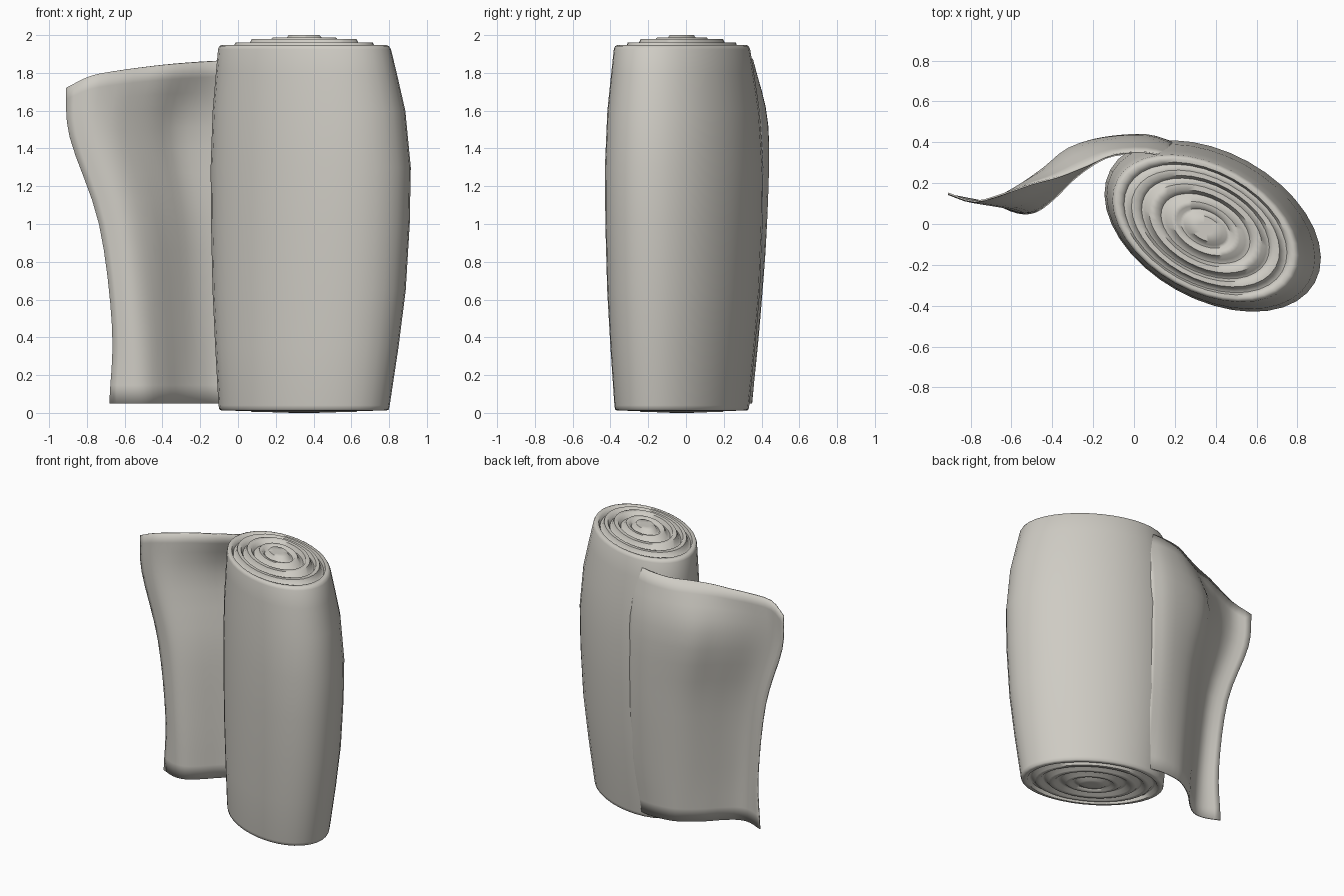
import bpy, bmesh, math
from mathutils import Vector

if "Cube" in bpy.data.objects:
    bpy.data.objects.remove(bpy.data.objects["Cube"])

mat = bpy.data.materials.new("off_white_cloth")
mat.diffuse_color = (0.62, 0.60, 0.55, 1)
mat.use_nodes = True
mat.node_tree.nodes["Principled BSDF"].inputs["Base Color"].default_value = mat.diffuse_color

TILT = math.radians(-29)
SIDES = 36


def ellipse(bm, z, cx, cy, a, b):
    ring = []
    for i in range(SIDES):
        t = 2 * math.pi * i / SIDES
        u, v = a * math.cos(t), b * math.sin(t)
        ring.append(bm.verts.new((cx + u * math.cos(TILT) - v * math.sin(TILT),
                                  cy + u * math.sin(TILT) + v * math.cos(TILT), z)))
    return ring


def finish(bm, name, angle):
    bmesh.ops.recalc_face_normals(bm, faces=bm.faces[:])
    me = bpy.data.meshes.new(name)
    bm.to_mesh(me)
    bm.free()
    me.materials.append(mat)
    ob = bpy.data.objects.new(name, me)
    bpy.context.collection.objects.link(ob)
    bpy.context.view_layer.objects.active = ob
    ob.select_set(True)
    bpy.ops.object.shade_smooth_by_angle(angle=math.radians(angle))
    ob.select_set(False)
    return ob


def catmull(pts, n):
    """Smooth path through pts, n steps per span."""
    p = [2 * pts[0] - pts[1]] + pts + [2 * pts[-1] - pts[-2]]
    out = []
    for k in range(1, len(p) - 2):
        for j in range(n):
            t = j / n
            out.append(0.5 * (2 * p[k] + (p[k + 1] - p[k - 1]) * t
                       + (2 * p[k - 1] - 5 * p[k] + 4 * p[k + 1] - p[k + 2]) * t * t
                       + (3 * p[k] - p[k - 1] - 3 * p[k + 1] + p[k + 2]) * t ** 3))
    return out + [pts[-1]]


# Rolled body: (height, bulge) rows between two wavy wound ends
bulge = [(0.04, 0.0), (0.35, 0.42), (0.65, 0.76), (1.0, 0.95), (1.3, 1.0),
         (1.6, 0.74), (1.8, 0.33), (1.925, 0.06)]
# wound end: (radius fraction, top height, bottom height)
wound = [(0.99, 1.942, 0.018), (0.96, 1.947, 0.012), (0.91, 1.945, 0.012), (0.88, 1.92, 0.035),
         (0.84, 1.925, 0.035), (0.80, 1.962, 0.010), (0.73, 1.962, 0.010), (0.69, 1.935, 0.03),
         (0.66, 1.94, 0.03), (0.61, 1.98, 0.004), (0.53, 1.98, 0.004), (0.48, 1.95, 0.025),
         (0.43, 1.955, 0.025), (0.37, 1.987, 0.003), (0.31, 1.985, 0.003), (0.27, 1.968, 0.018),
         (0.23, 1.972, 0.015), (0.18, 2.0, 0.0), (0.08, 2.0, 0.0)]
bm = bmesh.new()
rings = [ellipse(bm, zb, 0.35, -0.022, 0.49 * r, 0.305 * r) for r, zt, zb in reversed(wound)]
rings += [ellipse(bm, z, 0.35 + 0.035 * s, -0.022 + 0.012 * s, 0.49 + 0.082 * s, 0.305 + 0.055 * s)
          for z, s in bulge]
rings += [ellipse(bm, zt, 0.35, -0.022, 0.49 * r, 0.305 * r) for r, zt, zb in wound]
for lo, hi in zip(rings, rings[1:]):
    for i in range(SIDES):
        j = (i + 1) % SIDES
        bm.faces.new((lo[i], lo[j], hi[j], hi[i]))
bm.faces.new(rings[0])
bm.faces.new(rings[-1])
finish(bm, "rolled_body", 60)

# Loose end: cross-sections at rising heights, wound end first, free edge last
rows = [
    (0.05, 0.05, [(.2, .31), (.06, .345), (-.1, .335), (-.2, .29), (-.3, .215), (-.39, .125), (-.48, .06), (-.57, .055), (-.68, .10)]),
    (0.45, 0.45, [(.2, .365), (.06, .385), (-.1, .365), (-.22, .31), (-.32, .225), (-.41, .135), (-.49, .075), (-.57, .06), (-.665, .10)]),
    (1.0, 1.0, [(.2, .395), (.06, .425), (-.12, .40), (-.25, .345), (-.36, .25), (-.46, .155), (-.55, .095), (-.63, .08), (-.735, .11)]),
    (1.52, 1.46, [(.2, .385), (.06, .43), (-.15, .42), (-.32, .37), (-.44, .275), (-.56, .19), (-.67, .125), (-.78, .105), (-.89, .14)]),
    (1.88, 1.72, [(.2, .32), (.06, .35), (-.1, .34), (-.23, .285), (-.37, .23), (-.5, .195), (-.63, .15), (-.78, .11), (-.91, .15)]),
]
drop = [0, 0.04, 0.1, 0.15, 0.22, 0.31, 0.42, 0.6, 1.0]
sections = [catmull([Vector((x, y, z0 + (z1 - z0) * d)) for (x, y), d in zip(pts, drop)], 3)
            for z0, z1, pts in rows]
columns = [catmull([s[k] for s in sections], 4) for k in range(len(sections[0]))]
bm = bmesh.new()
grid = [[bm.verts.new(p) for p in col] for col in columns]
for a, b in zip(grid, grid[1:]):
    for k in range(len(a) - 1):
        bm.faces.new((a[k], b[k], b[k + 1], a[k + 1]))
sheet = finish(bm, "loose_end", 60)
thick = sheet.modifiers.new("thickness", 'SOLIDIFY')
thick.thickness = 0.008
thick.offset = 0
